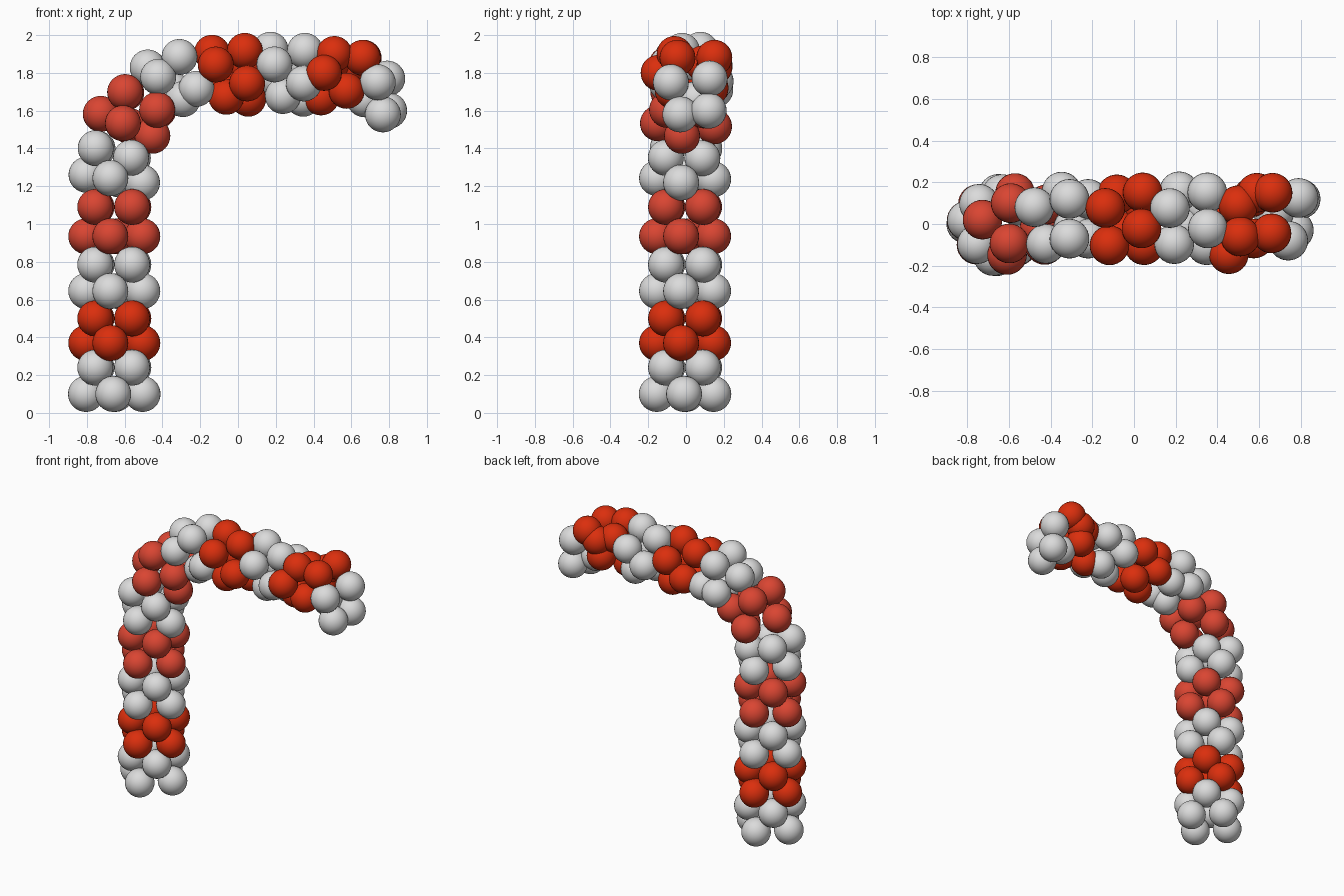
import bpy
from math import radians, sin, cos
from mathutils import Vector

if "Cube" in bpy.data.objects:
    bpy.data.objects.remove(bpy.data.objects["Cube"])

R = 0.095


def material(name, rgb):
    m = bpy.data.materials.new(name)
    m.diffuse_color = (*rgb, 1)
    m.use_nodes = True
    m.node_tree.nodes["Principled BSDF"].inputs["Base Color"].default_value = m.diffuse_color
    return m


WHITE = material("pale_grey", (0.71, 0.71, 0.71))
RED = material("bright_red", (0.71, 0.028, 0.004))
SOFT = material("soft_red", (0.70, 0.06, 0.032))

# One shared smooth balloon mesh per colour
meshes = {}
for mat in (WHITE, RED, SOFT):
    bpy.ops.mesh.primitive_uv_sphere_add(segments=32, ring_count=16, radius=R)
    ob = bpy.context.object
    bpy.ops.object.shade_smooth()
    ob.data.materials.append(mat)
    meshes[mat.name] = ob.data
    bpy.data.objects.remove(ob)


def balloon(name, pos, mat):
    ob = bpy.data.objects.new(name, meshes[mat.name])
    ob.location = pos
    bpy.context.collection.objects.link(ob)


def quad(name, centre, tilt, roll, mat, r=0.135):
    """Four balloons in a ring; tilt leans the ring, roll spins it."""
    t = radians(tilt)
    u, v = Vector((-cos(t), 0, sin(t))), Vector((0, 1, 0))
    for k in range(4):
        a = radians(roll + 90 * k)
        balloon(name, Vector(centre) + r * (cos(a) * u + sin(a) * v), mat)


# Straight stem: rings alternate by 45 degrees, colour changes every two
heights = (0.10, 0.24, 0.37, 0.50, 0.645, 0.785, 0.935, 1.09)
for i, z in enumerate(heights):
    mat = (WHITE, RED, WHITE, SOFT)[i // 2]
    roll = 47 if i % 2 else (2 if i == 0 else 8)
    quad("stem_balloon", (-0.655, -0.005, z), 0, roll, mat, 0.138 if i % 2 else 0.15)

# Curved hook: centre, tilt, roll, colour
for centre, tilt, roll, mat, r in (
    ((-0.655, -0.005, 1.24), 8, 8, WHITE, 0.15),
    ((-0.655, -0.005, 1.375), 15, 48, WHITE, 0.137),
    ((-0.59, 0.00, 1.525), 23, 8, SOFT, 0.15),
    ((-0.51, 0.00, 1.65), 29, 47, SOFT, 0.137),
    ((-0.385, 0.03, 1.745), 42, 22, WHITE, 0.135),
    ((-0.265, 0.025, 1.80), 62, 45, WHITE, 0.135),
    ((-0.10, 0.02, 1.79), 72, 25, RED, 0.135),
    ((0.045, 0.025, 1.79), 86, -20, RED, 0.135),
    ((0.205, 0.03, 1.80), 75, 20, WHITE, 0.135),
    ((0.35, 0.025, 1.79), 92, -20, WHITE, 0.135),
):
    quad("hook_balloon", centre, tilt, roll, mat, r)

# Loosely packed red cluster near the tip
for p in ((0.455, -0.145, 1.80), (0.51, -0.06, 1.90), (0.50, 0.09, 1.85),
          (0.44, 0.02, 1.67), (0.575, -0.07, 1.705), (0.59, 0.15, 1.83),
          (0.665, 0.15, 1.88), (0.66, -0.045, 1.88), (0.57, 0.13, 1.72)):
    balloon("tip_red_balloon", p, RED)

# White balloons closing the tip
for p in ((0.74, -0.08, 1.75), (0.79, 0.125, 1.77), (0.767, -0.03, 1.58),
          (0.80, 0.12, 1.60), (0.67, 0.05, 1.66)):
    balloon("tip_white_balloon", p, WHITE)
